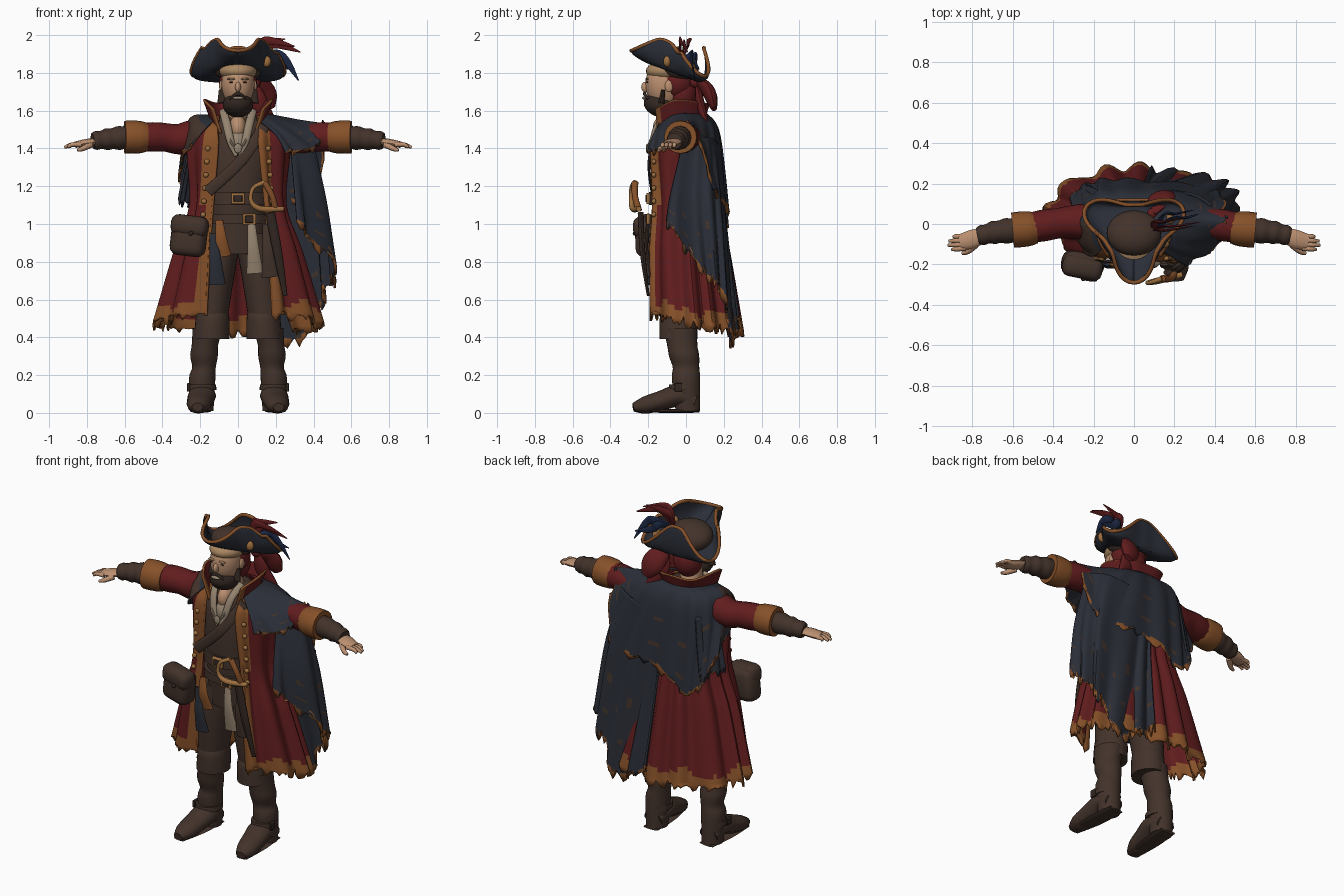
import bpy, bmesh, random
from math import sin, cos, asin, pi
from mathutils import Vector, Euler

random.seed(4)
if "Cube" in bpy.data.objects:
    bpy.data.objects.remove(bpy.data.objects["Cube"], do_unlink=True)


def material(name, *rgb):
    mat = bpy.data.materials.new(name)
    mat.use_nodes = True
    mat.diffuse_color = (*rgb, 1)
    shader = mat.node_tree.nodes["Principled BSDF"]
    shader.inputs["Base Color"].default_value = (*rgb, 1)
    shader.inputs["Roughness"].default_value = .8
    return mat


red = material("coat red", .12, .012, .013)
navy = material("cloak navy", .023, .027, .038)
brown = material("leather brown", .056, .033, .024)
dark = material("dark brown", .032, .02, .015)
orange = material("trim orange", .24, .082, .022)
skin = material("skin", .5, .28, .165)
gold = material("old gold", .34, .16, .05)
beige = material("linen beige", .3, .23, .16)
blue = material("feather blue", .012, .022, .06)
blond = material("hair blond", .4, .24, .12)


def spline(points, t):
    """Smooth curve through numbers or vectors, t from 0 to 1."""
    last = len(points) - 1
    i = min(int(t * last), last - 1)
    f = t * last - i
    b, c = points[i], points[i + 1]
    a, d = points[max(i - 1, 0)], points[min(i + 2, last)]
    m, n = (c - a) * .5, (d - b) * .5
    return b + m * f + (c * 3 - b * 3 - m * 2 - n) * f**2 + (b * 2 - c * 2 + m + n) * f**3


def finish(name, bm, mats):
    bmesh.ops.recalc_face_normals(bm, faces=bm.faces)
    mesh = bpy.data.meshes.new(name)
    bm.to_mesh(mesh)
    bm.free()
    for mat in mats:
        mesh.materials.append(mat)
    obj = bpy.data.objects.new(name, mesh)
    bpy.context.collection.objects.link(obj)
    return obj


def grid(name, lines, mats, wrap=False, caps=False, closed=False, rule=None):
    bm = bmesh.new()
    rows = [[bm.verts.new(p) for p in line] for line in lines]
    nv, nu = len(rows) - (not closed), len(rows[0]) - (not wrap)
    for i in range(nv):
        low, high = rows[i], rows[(i + 1) % len(rows)]
        for j in range(nu):
            k = (j + 1) % len(low)
            face = bm.faces.new((low[j], low[k], high[k], high[j]))
            if rule:
                face.material_index = rule((j + .5) / nu, (i + .5) / nv)
    if caps:
        bm.faces.new(rows[0])
        bm.faces.new(rows[-1])
    return finish(name, bm, mats)


def patch(name, rows, nu, nv, mats, rule=None, tatter=0, fold=0, waves=8, thick=.012):
    """Cloth sheet through rows of points, with folds and a torn hem."""
    columns = [[Vector(p) for p in col] for col in zip(*rows)]
    lines = []
    for i in range(nv + 1):
        across = [spline(col, i / nv) for col in columns]
        line = [spline(across, j / nu) for j in range(nu + 1)]
        for j, p in enumerate(line):
            out = Vector((p.x, p.y, 0)).normalized()
            p += out * fold * i / nv * sin(2 * pi * waves * j / nu + sin(j * .2))
            if i == nv:
                p.z += random.uniform(-tatter, tatter)
        lines.append(line)
    obj = grid(name, lines, mats, rule=rule)
    solid = obj.modifiers.new("thickness", "SOLIDIFY")
    solid.thickness, solid.offset = thick, 0
    return obj


def tube(name, points, radii, mat, flat=1, up=(0, 0, 1), n=12, steps=20, closed=False):
    pts, up = [Vector(p) for p in points], Vector(up)
    lines = []
    for i in range(steps + (not closed)):
        t = i / steps
        p = spline(pts, t)
        along = (spline(pts, min(t + .01, 1)) - spline(pts, max(t - .01, 0))).normalized()
        side = along.cross(up).normalized()
        other, r = side.cross(along), spline(radii, t)
        angles = [2 * pi * k / n for k in range(n)]
        lines.append([p + side * r * cos(a) + other * r * flat * sin(a) for a in angles])
    return grid(name, lines, [mat], wrap=True, caps=not closed, closed=closed)


def loft(name, rings, mat, n=28, steps=16):
    """Upright body through rings of z, x, y, width radius, depth radius."""
    rings = [Vector(r) for r in rings]
    lines = []
    for i in range(steps + 1):
        z, x, y, rx, ry = spline(rings, i / steps)
        lines.append([(x + rx * sin(2 * pi * k / n), y + ry * cos(2 * pi * k / n), z) for k in range(n)])
    return grid(name, lines, [mat], wrap=True, caps=True)


def ball(name, centre, radii, mat, turn=(0, 0, 0)):
    bm = bmesh.new()
    bmesh.ops.create_uvsphere(bm, u_segments=28, v_segments=18, radius=1)
    obj = finish(name, bm, [mat])
    obj.location, obj.scale, obj.rotation_euler = centre, radii, Euler(turn)
    return obj


def box(name, centre, size, mat, turn=(0, 0, 0), bevel=.01):
    bm = bmesh.new()
    bmesh.ops.create_cube(bm, size=1)
    bmesh.ops.scale(bm, vec=size, verts=bm.verts)
    bmesh.ops.bevel(bm, geom=bm.edges[:], offset=bevel, segments=3, profile=.5, affect="EDGES")
    obj = finish(name, bm, [mat])
    obj.location, obj.rotation_euler = centre, Euler(turn)
    return obj


def flip(half):
    return half + [(-x, y, z) for x, y, z in half[-2::-1]]


FRONT = (0, 1, 0)

# Body, neck and vest
loft("vest", [(.84, 0, -.03, .16, .13), (1.1, 0, -.03, .16, .15), (1.35, 0, -.03, .19, .15),
              (1.5, 0, -.02, .19, .12), (1.58, 0, -.02, .08, .07)], brown)
tube("neck", [(0, -.03, 1.5), (0, -.08, 1.68)], [.065, .06], skin, up=FRONT)
ball("bare_chest", (0, -.11, 1.51), (.045, .065, .07), skin)
ball("shirt_front", (0, -.13, 1.43), (.05, .056, .07), beige)

# Legs, boots, arms and hands on both sides
for s, side in ((1, "left"), (-1, "right")):
    loft(side + "_breeches", [(.95, s * .08, -.03, .1, .12), (.72, s * .115, -.04, .095, .11),
                              (.5, s * .14, -.04, .085, .09)], brown)
    loft(side + "_breeches_cuff", [(.53, s * .135, -.04, .085, .09), (.49, s * .135, -.04, .09, .1),
                                   (.39, s * .14, -.04, .095, .1)], brown)
    loft(side + "_boot_shaft", [(.45, s * .16, -.03, .08, .09), (.36, s * .175, -.02, .07, .08), (.3, s * .18, -.01, .073, .08),
                                (.24, s * .18, 0, .062, .07), (.18, s * .19, 0, .07, .075),
                                (.01, s * .19, .01, .06, .065)], brown)
    tube(side + "_boot_foot", [(s * .19, .05, .06), (s * .19, -.04, .09), (s * .2, -.13, .065),
                               (s * .21, -.22, .04), (s * .215, -.28, .03)], [.06, .075, .07, .06, .03], brown, flat=.75)
    tube(side + "_boot_sole", [(s * .19, .07, .01), (s * .2, -.1, .01), (s * .215, -.27, .01)],
         [.05, .055, .035], brown, flat=.18)
    loft(side + "_boot_strap", [(.12, s * .19, -.01, .076, .082), (.15, s * .19, -.01, .074, .08)], brown, steps=2)
    box(side + "_boot_buckle", (s * .262, -.04, .135), (.016, .04, .045), dark, bevel=.004)
    tube(side + "_sleeve", [(s * .18, .01, 1.48), (s * .3, .01, 1.45), (s * .4, 0, 1.46), (s * .52, -.02, 1.46)],
         [.08, .088, .08, .075, .078, .072], red)
    tube(side + "_sleeve_cuff", [(s * .48, -.02, 1.46), (s * .6, -.03, 1.46)], [.075, .085, .088, .086], orange, n=20)
    tube(side + "_bracer", [(s * .58, -.03, 1.46), (s * .68, -.04, 1.45), (s * .77, -.06, 1.44)],
         [.066, .06, .063, .055, .058, .048, .05, .042], brown)
    tube(side + "_palm", [(s * .74, -.05, 1.44), (s * .8, -.075, 1.43), (s * .86, -.09, 1.42)],
         [.035, .046, .038], skin, flat=.45)
    for k, reach in enumerate((.9, .92, .915, .89)):
        y = -.12 + .02 * k
        tube(f"{side}_finger_{k}", [(s * .83, y, 1.42), (s * .88, y * 1.03, 1.42), (s * reach, y * 1.05, 1.405)],
             [.013, .012, .007], skin, n=8, steps=6)
    tube(side + "_thumb", [(s * .78, -.1, 1.42), (s * .82, -.135, 1.4), (s * .85, -.145, 1.39)],
         [.018, .014, .008], skin, n=8, steps=6)
    # Paired face features and shirt
    ball(side + "_ear", (s * .088, -.09, 1.73), (.012, .022, .032), skin)
    ball(side + "_eye", (s * .035, -.205, 1.75), (.012, .005, .004), dark)
    ball(side + "_brow", (s * .036, -.207, 1.768), (.022, .008, .006), blond)
    tube(side + "_sideburn", [(s * .082, -.12, 1.71), (s * .08, -.13, 1.64)], [.02, .03], dark, flat=.5)
    tube(side + "_shirt_collar", [(s * .08, -.08, 1.6), (s * .06, -.15, 1.53), (s * .04, -.18, 1.44), (s * .01, -.19, 1.36)],
         [.02, .022, .02, .01], beige, flat=.6, up=FRONT)
    for k in range(6):
        ball(f"{side}_coat_button_{k}", (s * (.16 + .005 * k), -.17, 1.4 - .07 * k), (.014, .012, .014), gold)

# Head
ball("head", (0, -.11, 1.74), (.088, .105, .13), skin)
ball("nose", (0, -.215, 1.725), (.015, .022, .028), skin)
ball("beard", (0, -.135, 1.63), (.08, .09, .064), dark, (-.25, 0, 0))
ball("mouth", (0, -.218, 1.667), (.03, .014, .009), beige)
tube("moustache", [(-.045, -.2, 1.66), (0, -.22, 1.69), (.045, -.2, 1.66)], [.006, .009, .006], dark)
ball("hair", (0, -.095, 1.81), (.1, .117, .058), blond)
ball("head_scarf", (0, -.05, 1.75), (.1, .1, .1), red, (-.4, 0, 0))
ball("nape_scarf", (0, -.02, 1.69), (.085, .08, .1), red)
ball("scarf_knot", (.09, .05, 1.75), (.03, .03, .03), red)
tube("scarf_loop", [(.09, .05, 1.77), (.13, .12, 1.7), (.17, .15, 1.61)], [.02, .06, .065, .03], red, flat=.5, up=FRONT)
tube("scarf_tail", [(.09, .06, 1.73), (.12, .08, 1.62), (.19, .11, 1.53)], [.02, .045, .04, .015], red, flat=.5, up=FRONT)

# Three-cornered hat
def brim_point(row, angle):
    corner = ((1 + cos(3 * angle)) / 2) ** 1.6
    r, spread, rise = ((.1, 0, 0), (.135, .04, .01), (.148, .08, .07), (.143, .1, .13), (.135, .115, .15))[row]
    r += spread * corner
    y = -r * cos(angle)
    rise *= 1.25 if y > 0 else 1
    return Vector((r * sin(angle) * 1.1, y - .04, 1.795 + rise * (1 - corner * .8) - y * .37))


turns = [2 * pi * k / 72 for k in range(73)]
patch("hat_brim", [[brim_point(row, a) for a in turns] for row in range(5)], 72, 12, [navy, orange],
      rule=lambda u, v: int(v > .92))
tube("hat_edge_braid", [brim_point(4, a) for a in turns], [.01, .01], orange, steps=72, n=8, closed=True)
ball("hat_crown", (0, -.045, 1.83), (.135, .115, .08), brown, (-.3, 0, 0))
ball("hat_badge", (.15, -.1, 1.86), (.025, .02, .03), gold)
ball("hat_side_badge", (.18, .03, 1.82), (.02, .03, .03), gold)
plumes = [(red, .17, 2, .3, 1.94), (red, .21, 1.98, .33, 1.91), (red, .14, 1.99, .25, 1.98),
          (blue, .25, 1.9, .32, 1.76), (blue, .2, 1.88, .3, 1.82)]
for k, (mat, x, z, tip, end) in enumerate(plumes):
    y = .02 * k - .03
    tube(f"plume_{k}", [(.1, -.03, 1.85), (x * .75, y, z * .5 + .95), (x, y, z - .03), (tip, y + .02, end)],
         [.012, .02, .024, .018, .003], mat, flat=.3, up=FRONT)

# Long open coat
def coat_row(z, rx, y, ry, opening, drop=0):
    start = asin(opening / rx)
    angles = [start + (pi - start) * k / 8 for k in range(9)]
    return flip([(rx * sin(a), y - ry * cos(a), z + drop * cos(a)) for a in angles])


def coat_rule(u, v):
    edge = .062 if v < .6 else .03
    return int(min(u, 1 - u) < edge or v > .95 + .02 * sin(u * 47) * sin(u * 19))


patch("long_coat", [coat_row(1.57, .12, -.01, .11, .1), coat_row(1.5, .22, -.02, .15, .11),
                    coat_row(1.4, .26, -.02, .175, .11), coat_row(1.1, .24, -.02, .185, .14),
                    coat_row(.85, .32, 0, .21, .16), coat_row(.47, .43, .04, .24, .18, .05)],
      120, 70, [red, orange], coat_rule, tatter=.03, fold=.025, waves=11)
patch("coat_collar", [flip([(.09, -.15, 1.48), (.14, -.03, 1.55), (.09, .08, 1.57), (0, .1, 1.57)]),
                      flip([(.13, -.16, 1.61), (.18, -.05, 1.66), (.12, .1, 1.64), (0, .12, 1.64)])],
      40, 14, [red, orange], lambda u, v: int(v > .9 or min(u, 1 - u) < .04))

# Cloak: shoulder cape, long drape over the left side, leather patches
def cloak_rule(u, v):
    if v > .97 + .02 * sin(u * 50):
        return 1
    return 2 if v > .6 and sin(u * 31) * sin(v * 37) > .85 else 0


def cape_rule(u, v):
    return 2 if u > .84 and .3 < v < .85 else cloak_rule(u, v)


cloth = [navy, orange, brown]
patch("shoulder_cape", [
    [(.11, -.11, 1.55), (.14, -.06, 1.58), (.15, .02, 1.58), (.09, .09, 1.58), (0, .11, 1.58), (-.09, .09, 1.58), (-.15, 0, 1.57), (-.13, -.1, 1.55)],
    [(.2, -.17, 1.47), (.28, -.1, 1.5), (.3, .02, 1.55), (.21, .14, 1.49), (.02, .17, 1.47), (-.18, .15, 1.48), (-.26, 0, 1.54), (-.2, -.16, 1.48)],
    [(.25, -.2, 1.38), (.42, -.1, 1.41), (.45, .03, 1.52), (.4, .16, 1.15), (.06, .21, 1.1), (-.18, .21, .98), (-.31, .12, 1.25), (-.25, -.15, 1.42)]],
    84, 40, cloth, cape_rule, tatter=.025, fold=.01, waves=12)
patch("long_drape", [
    [(.28, -.02, 1.4), (.39, .06, 1.45), (.3, .14, 1.45), (.12, .17, 1.4), (.02, .18, 1.3)],
    [(.3, -.08, 1.15), (.46, .05, 1.12), (.4, .17, 1.1), (.2, .2, 1), (.05, .2, 1)],
    [(.31, -.1, 1.02), (.51, .08, .76), (.45, .2, .62), (.32, .24, .38), (.08, .27, .48)]],
    70, 44, cloth, cloak_rule, tatter=.045, fold=.022, waves=6)
patch("right_back_drape", [[(-.25, .06, 1.45), (-.18, .17, 1.45)], [(-.31, .06, 1.12), (-.24, .2, 1.08)]],
      20, 12, cloth, cloak_rule, tatter=.03, fold=.01, waves=3)

# Belts, straps and buckles
loft("waist_belt", [(1.1, 0, -.03, .18, .165), (1.17, 0, -.03, .18, .165)], brown, steps=2)
loft("hip_belt", [(1, 0, -.03, .18, .165), (1.05, 0, -.03, .18, .165)], brown, steps=2)
tube("chest_strap", [(.14, -.14, 1.52), (.02, -.195, 1.34), (-.16, -.18, 1.17)], [.03, .03], brown, flat=.25, up=FRONT)
for name, x, z in (("waist_buckle", 0, 1.135), ("hip_buckle", .06, 1.025)):
    box(name, (x, -.2, z), (.07, .02, .06), gold, bevel=.006)
    box(name + "_centre", (x, -.209, z), (.045, .012, .038), dark, bevel=.004)
tube("necklace", [(-.07, -.14, 1.55), (-.04, -.19, 1.44), (0, -.2, 1.4), (.04, -.19, 1.44), (.07, -.14, 1.55)],
     [.006, .006], beige, n=6)
ball("pendant", (0, -.205, 1.4), (.02, .008, .026), beige)

# Pouch and hanging cloths
box("pouch", (-.26, -.2, .93), (.19, .12, .2), brown, (0, .12, -.2), .045)
box("pouch_flap", (-.255, -.215, .99), (.2, .11, .11), brown, (0, .12, -.2), .04)
ball("pouch_stud", (-.25, -.272, .95), (.012, .01, .012), dark)
for name, x, top, end, mat in (("orange_tassel", -.1, 1.02, .83, orange), ("linen_cloth", .07, 1.02, .74, beige),
                               ("navy_cloth", -.13, .95, .68, navy), ("vest_tail", .15, 1, .72, brown)):
    tube(name, [(x, -.2, top), (x + .01, -.21, (top + end) / 2), (x + .02, -.19, end)],
         [.02, .03, .045], mat, flat=.35, up=FRONT)

# Sword with curved guard
tube("sword_grip", [(.14, -.27, 1.22), (.18, -.27, 1.15), (.2, -.25, 1.07)], [.018, .016, .018], orange)
tube("sword_guard", [(.14, -.27, 1.22), (.08, -.29, 1.19), (.07, -.29, 1.12), (.12, -.28, 1.08), (.24, -.25, 1.08)],
     [.014, .01, .012, .016, .014], gold, up=FRONT)
tube("scabbard", [(.17, -.24, 1.06), (.21, -.23, .85), (.25, -.2, .62)], [.026, .024, .012], dark, flat=.6, up=FRONT)

# Smooth shading with crisp edges
bpy.ops.object.select_all(action="DESELECT")
for obj in bpy.context.scene.objects:
    if obj.type == "MESH":
        obj.select_set(True)
        bpy.context.view_layer.objects.active = obj
bpy.ops.object.shade_smooth_by_angle(angle=.8)
